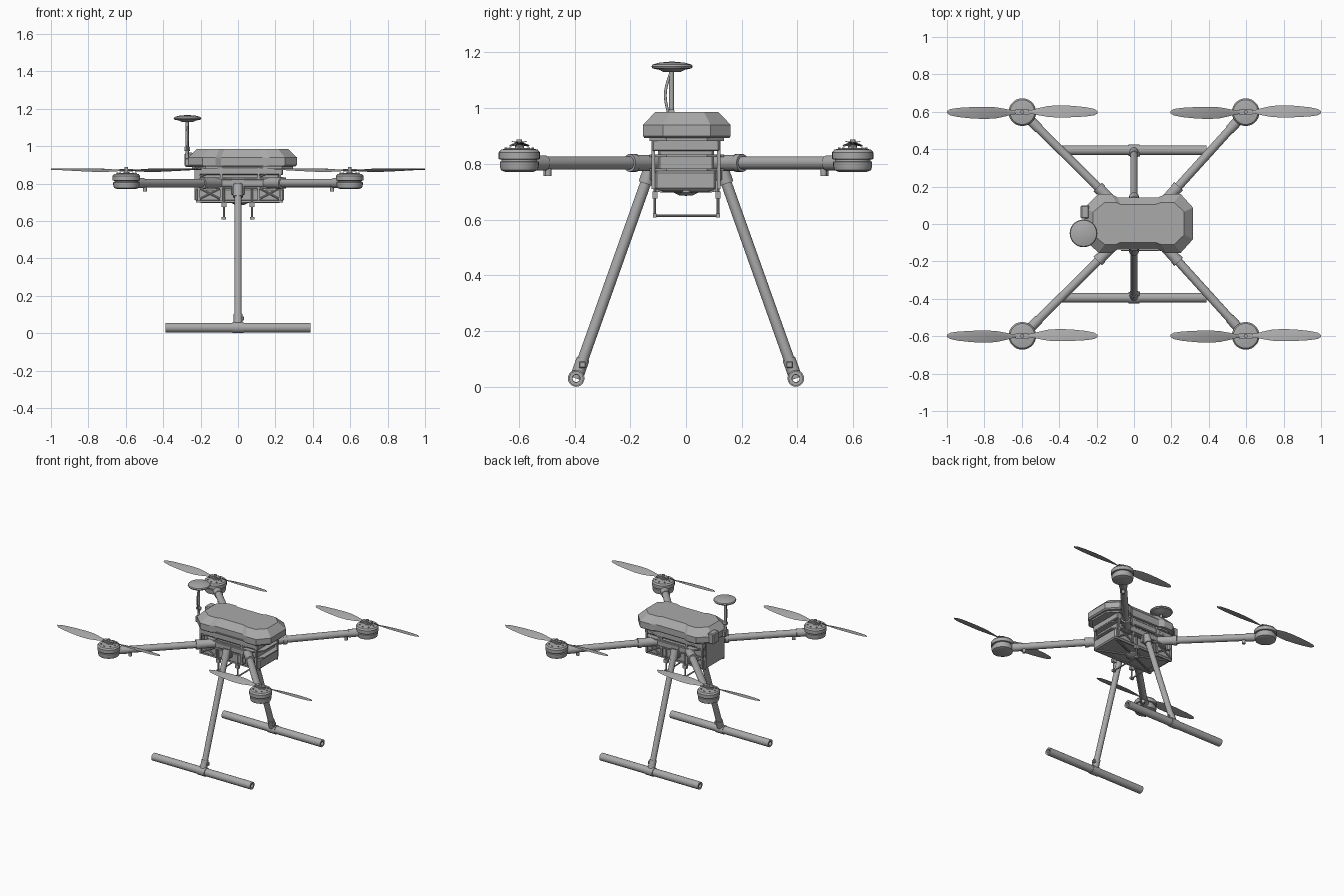
import bpy, bmesh, math
from mathutils import Vector, Matrix

if "Cube" in bpy.data.objects:
    bpy.data.objects.remove(bpy.data.objects["Cube"], do_unlink=True)

grey = bpy.data.materials.new("mid grey")
grey.use_nodes = True
GREY = (0.4, 0.4, 0.4, 1)
grey.diffuse_color = GREY
grey.node_tree.nodes["Principled BSDF"].inputs["Base Color"].default_value = GREY


def finish(name, bm, smooth=True):
    bmesh.ops.recalc_face_normals(bm, faces=bm.faces)
    mesh = bpy.data.meshes.new(name)
    bm.to_mesh(mesh)
    bm.free()
    mesh.materials.append(grey)
    ob = bpy.data.objects.new(name, mesh)
    bpy.context.collection.objects.link(ob)
    if smooth:
        bpy.ops.object.select_all(action="DESELECT")
        ob.select_set(True)
        bpy.context.view_layer.objects.active = ob
        bpy.ops.object.shade_smooth_by_angle(angle=math.radians(35))
    return ob


def box(name, lo, hi, bevel=0.0):
    lo, hi = Vector(lo), Vector(hi)
    bm = bmesh.new()
    bmesh.ops.create_cube(bm, size=1)
    for v in bm.verts:
        v.co = (lo + hi) / 2 + Vector(a * b for a, b in zip(v.co, hi - lo))
    if bevel:
        bmesh.ops.bevel(bm, geom=bm.edges[:], offset=bevel, segments=1, affect="EDGES")
    return finish(name, bm, False)


def lathe(name, profile, base=(0, 0, 0), axis=(0, 0, 1), n=28):
    """Spin (radius, height) points around an axis through base."""
    bm = bmesh.new()
    vs = [bm.verts.new((r, 0, h)) for r, h in profile]
    es = [bm.edges.new(p) for p in zip(vs, vs[1:])]
    bmesh.ops.spin(bm, geom=vs + es, cent=(0, 0, 0), axis=(0, 0, 1),
                   angle=math.tau, steps=n, use_merge=True)
    bmesh.ops.remove_doubles(bm, verts=bm.verts, dist=0.00005)
    turn = Vector((0, 0, 1)).rotation_difference(Vector(axis)).to_matrix().to_4x4()
    bm.transform(Matrix.Translation(base) @ turn)
    return finish(name, bm)


def rod(name, a, b, r, n=20, bore=0.0):
    d = Vector(b) - Vector(a)
    prof = [(bore, 0), (r, 0), (r, d.length), (bore, d.length)]
    if bore:
        prof.append(prof[0])
    return lathe(name, prof, a, d, n)


def loft(name, rings):
    """Join stacked outlines of equal length and cap both ends."""
    bm = bmesh.new()
    loops = [[bm.verts.new(p) for p in ring] for ring in rings]
    for a, b in zip(loops, loops[1:]):
        for i in range(len(a)):
            j = (i + 1) % len(a)
            bm.faces.new((a[i], a[j], b[j], b[i]))
    bm.faces.new(loops[0])
    bm.faces.new(loops[-1])
    return finish(name, bm, False)


# Canopy: waisted octagon with sloped shoulders
half = [(.315, .085), (.25, .157), (.17, .157), (.13, .14),
        (-.09, .14), (-.12, .157), (-.19, .157), (-.265, .085)]
outline = half + [(x, -y) for x, y in reversed(half)]


def ring(z, sx, sy):
    return [(.025 + (x - .025) * sx, .003 + y * sy, z) for x, y in outline]


loft("canopy", [ring(.892, .97, .97), ring(.9, 1, 1), ring(.94, 1, 1),
                ring(.986, .84, .72)])
loft("canopy_seal", [ring(.882, .93, .85), ring(.894, .93, .85)])

# Fuselage core, decks and lower tray
box("body_core", (-.2, -.1, .72), (.22, .1, .89), .006)
box("lower_tray", (-.228, -.112, .705), (.245, .108, .775), .008)
box("upper_frame", (-.215, -.122, .845), (.24, .12, .888), .005)
for z in (.779, .829):
    loft("arm_deck", [ring(z - .004, .8, .85), ring(z + .004, .8, .85)])
box("rear_plate", (-.232, -.1, .712), (-.222, .1, .885))
box("rear_module", (-.285, .03, .89), (-.24, .1, .965), .006)
box("canopy_latch", (-.07, -.145, .895), (.18, -.139, .903))

# Side trusses and bottom cross ribs
for s in (-1, 1):
    y = s * .117
    for x in (-.21, -.09, .11, .225):
        box("side_post", (x - .006, y - .006, .71), (x + .006, y + .006, .885))
    for a, b in ((-.21, -.09), (.11, .225)):
        rod("side_brace", (a, y, .715), (b, y, .778), .005, 8)
        rod("side_brace", (a, y, .778), (b, y, .715), .005, 8)
        rod("upper_brace", (a, y, .835), (b, y, .88), .005, 8)
    rod("bottom_rib", (-.2, -s * .09, .704), (.22, s * .09, .704), .007, 8)
    box("bottom_edge_rib", (-.225, y - s * .015 - .006, .698), (.24, y - s * .015 + .006, .71))
    box("side_plate", (-.13, y - .01, .785), (.14, y + .01, .823), .003)
lathe("belly_sensor", [(0, -.02), (.025, -.018), (.045, -.008), (.045, .02), (0, .02)],
      (.01, 0, .705))

# Payload rails under the body
for x in (-.075, .075):
    rod("payload_rail", (x, -.115, .614), (x, .118, .614), .005, 10)
    for y in (-.112, .115):
        rod("rail_post", (x, y, .612), (x, y, .77), .005, 10)
        box("rail_foot", (x - .012, y - .007, .607), (x + .012, y + .007, .622))
        box("rail_clamp", (x - .014, y - .009, .675), (x + .014, y + .009, .7))


def blade(name, centre, flip):
    """Twisted tapering blade with a thin diamond section."""
    bm = bmesh.new()
    stations = [(0, .018), (.05, .022), (.09, .042), (.14, .062), (.2, .068),
                (.27, .062), (.34, .05), (.385, .034), (.403, .01)]
    prev = None
    for d, chord in stations:
        pitch = math.radians(24 - 45 * d) if d > .03 else 0
        lift = .004 + d * .018
        loop = []
        for u, t in ((-.5, 0), (-.15, .0035), (.5, 0), (-.15, -.0025)):
            w = u * chord
            loop.append(bm.verts.new((d, w * math.cos(pitch) + .004 * math.sin(d * 8),
                                      lift - w * math.sin(pitch) + t)))
        if prev:
            for i in range(4):
                bm.faces.new((prev[i], prev[(i + 1) % 4], loop[(i + 1) % 4], loop[i]))
        else:
            bm.faces.new(loop)
        prev = loop
    bm.faces.new(prev)
    bm.transform(Matrix.Translation(centre) @ Matrix.Rotation(math.pi * flip, 4, "Z"))
    return finish(name, bm)


# Four arms with motors and propellers
motor = [(0, -.032), (.05, -.032), (.066, -.026), (.07, -.01), (.07, .004),
         (.064, .006), (.064, .012), (.074, .014), (.074, .038), (.066, .048),
         (.03, .054), (.016, .054), (.016, .062), (0, .062)]
for sx in (-1, 1):
    for sy in (-1, 1):
        root = Vector((.025 + sx * .13, sy * .11, .803))
        hub = Vector((sx * .597, sy * .598, .803))
        d = (hub - root).normalized()
        rod("arm", root, hub - d * .03, .023)
        rod("arm_socket", root, root + d * .1, .029)
        rod("arm_collar", root + d * .1, root + d * .125, .032)
        rod("motor_sleeve", hub - d * .125, hub - d * .05, .027)
        knob = hub - d * .14
        rod("arm_knob", knob + Vector((0, 0, -.046)), knob, .011, 12)
        lathe("motor", motor, hub)
        for k in range(8):
            a = k * math.tau / 8
            o = Vector((math.cos(a), math.sin(a), 0))
            rod("motor_bolt", hub + o * .048 + Vector((0, 0, .04)),
                hub + o * .048 + Vector((0, 0, .056)), .005, 8)
        top = hub + Vector((0, 0, .062))
        for flip in (0, 1):
            blade("propeller_blade", top, flip)
        box("blade_clamp", top + Vector((-.036, -.013, .008)), top + Vector((.036, .013, .013)))
        box("blade_clamp_base", top + Vector((-.036, -.013, -.004)), top + Vector((.036, .013, .001)))
        rod("propeller_nut", top, top + Vector((0, 0, .023)), .01, 12)

# Landing gear
for s in (-1, 1):
    hip, foot = Vector((0, s * .122, .795)), Vector((0, s * .394, .03))
    d = (foot - hip).normalized()
    rod("leg", hip, foot, .0195)
    rod("leg_socket", hip, hip + d * .07, .026)
    rod("leg_collar", foot - d * .075, foot - d * .02, .0235)
    box("leg_bracket", (-.035, s * .117 - .012, .74), (.035, s * .117 + .012, .825), .004)
    box("foot_clip", (.012, s * .372 - .012, .068), (.032, s * .372 + .012, .09), .003)
    rod("skid_joint", (-.03, s * .394, .03), (.03, s * .394, .03), .03, bore=.013)
    for e in (-1, 1):
        rod("skid", (e * .025, s * .394, .03), (e * .387, s * .394, .03), .026, bore=.014)

# Antenna on its mast
mast = (-.272, -.052)
box("mast_bracket", (-.285, -.075, .892), (-.235, -.03, .935), .004)
rod("mast", (*mast, .89), (*mast, 1.14), .009, 14)
rod("mast_hinge", (-.285, -.052, .985), (-.257, -.052, .985), .012, 12)
cable = bpy.data.curves.new("mast_cable", "CURVE")
cable.dimensions = "3D"
cable.bevel_depth = .005
spline = cable.splines.new("BEZIER")
spline.bezier_points.add(2)
for p, co in zip(spline.bezier_points, ((-.272, -.055, .95), (-.268, -.074, 1.05), (-.272, -.055, 1.13))):
    p.co = co
    p.handle_left_type = p.handle_right_type = "AUTO"
cable.materials.append(grey)
bpy.context.collection.objects.link(bpy.data.objects.new("mast_cable", cable))
lathe("antenna_disc", [(0, -.018), (.03, -.018), (.045, -.01), (.07, -.005), (.074, .002),
                       (.07, .009), (.045, .016), (0, .02)], (-.27, -.05, 1.147))
